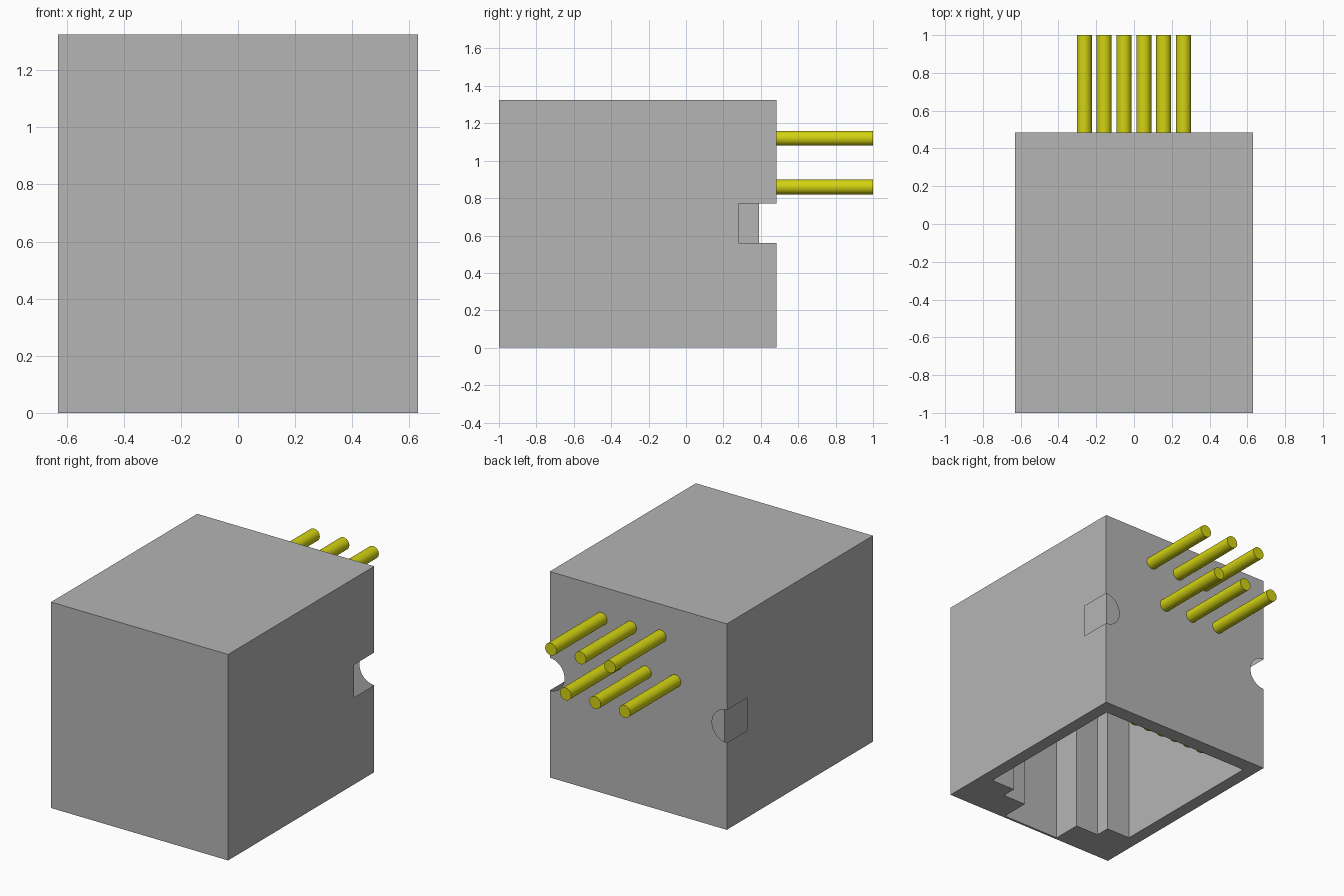
import bpy, bmesh, math

cube = bpy.data.objects.get("Cube")
if cube:
    bpy.data.objects.remove(cube, do_unlink=True)


def material(name, color):
    m = bpy.data.materials.new(name)
    m.use_nodes = True
    m.diffuse_color = color
    m.node_tree.nodes["Principled BSDF"].inputs["Base Color"].default_value = color
    return m


grey = material("housing grey", (0.46, 0.46, 0.46, 1))
yellow = material("contact yellow", (0.65, 0.65, 0.006, 1))

# Main dimensions
W, FRONT, BACK, TOP = 0.63, -1.0, 0.485, 1.325
NZ, NR, NY = 0.665, 0.105, 0.28      # side notch: height, radius, front end
CEILING = 1.2                        # top of the plug cavity

bm = bmesh.new()


def face(points):
    return bm.faces.new([bm.verts.new(p) for p in points])


# Outer walls: top, front, notched sides and notched back
face([(-W, FRONT, TOP), (W, FRONT, TOP), (W, BACK, TOP), (-W, BACK, TOP)])
face([(-W, FRONT, 0), (W, FRONT, 0), (W, FRONT, TOP), (-W, FRONT, TOP)])
for s in (-1, 1):
    side = [(FRONT, 0), (BACK, 0), (BACK, NZ - NR), (NY, NZ - NR),
            (NY, NZ + NR), (BACK, NZ + NR), (BACK, TOP), (FRONT, TOP)]
    face([(s * W, y, z) for y, z in side])

arc = [(W - NR * math.cos(a), NZ + NR * math.sin(a))
       for a in (math.pi * (i / 16 - 0.5) for i in range(17))]
right_edge = [(W, 0)] + arc + [(W, TOP)]
left_edge = [(-x, z) for x, z in reversed(right_edge)]
face([(x, BACK, z) for x, z in right_edge + left_edge])

# Stepped plug cavity, open at the bottom
half = [(0.547, 0.39), (0.547, -0.70), (0.375, -0.70),
        (0.375, -0.795), (0.207, -0.795), (0.207, -0.985)]
plan = half + [(-x, y) for x, y in reversed(half)]
n = len(plan)
for i in range(n):
    a, b = plan[i], plan[(i + 1) % n]
    face([(*a, 0), (*b, 0), (*b, CEILING), (*a, CEILING)])
face([(x, y, CEILING) for x, y in plan])

# Bottom rim joins the outer walls to the cavity
bmesh.ops.remove_doubles(bm, verts=bm.verts[:], dist=1e-4)
rim = [e for e in bm.edges if all(abs(v.co.z) < 1e-5 for v in e.verts)]
bmesh.ops.triangle_fill(bm, use_beauty=True, use_dissolve=False, edges=rim)
bmesh.ops.recalc_face_normals(bm, faces=bm.faces[:])

mesh = bpy.data.meshes.new("housing")
bm.to_mesh(mesh)
bm.free()
mesh.materials.append(grey)
bpy.context.collection.objects.link(bpy.data.objects.new("housing", mesh))


def rod(name, location, length, rotation=(0, 0, 0)):
    bpy.ops.mesh.primitive_cylinder_add(vertices=32, radius=0.04, depth=length,
                                        location=location, rotation=rotation)
    ob = bpy.context.object
    ob.name = name
    ob.data.materials.append(yellow)
    bpy.ops.object.shade_smooth_by_angle(angle=math.radians(40))


# Staggered solder pins at the back and contact wires inside the cavity
for i in range(6):
    x = 0.262 - 0.105 * i
    z = 1.12 if i % 2 == 0 else 0.86
    rod(f"pin_{i + 1}", (x, (BACK + 1) / 2, z), 1 - BACK, (math.pi / 2, 0, 0))
    rod(f"contact_wire_{i + 1}", (x, 0.345, (0.055 + CEILING) / 2), CEILING - 0.055)
